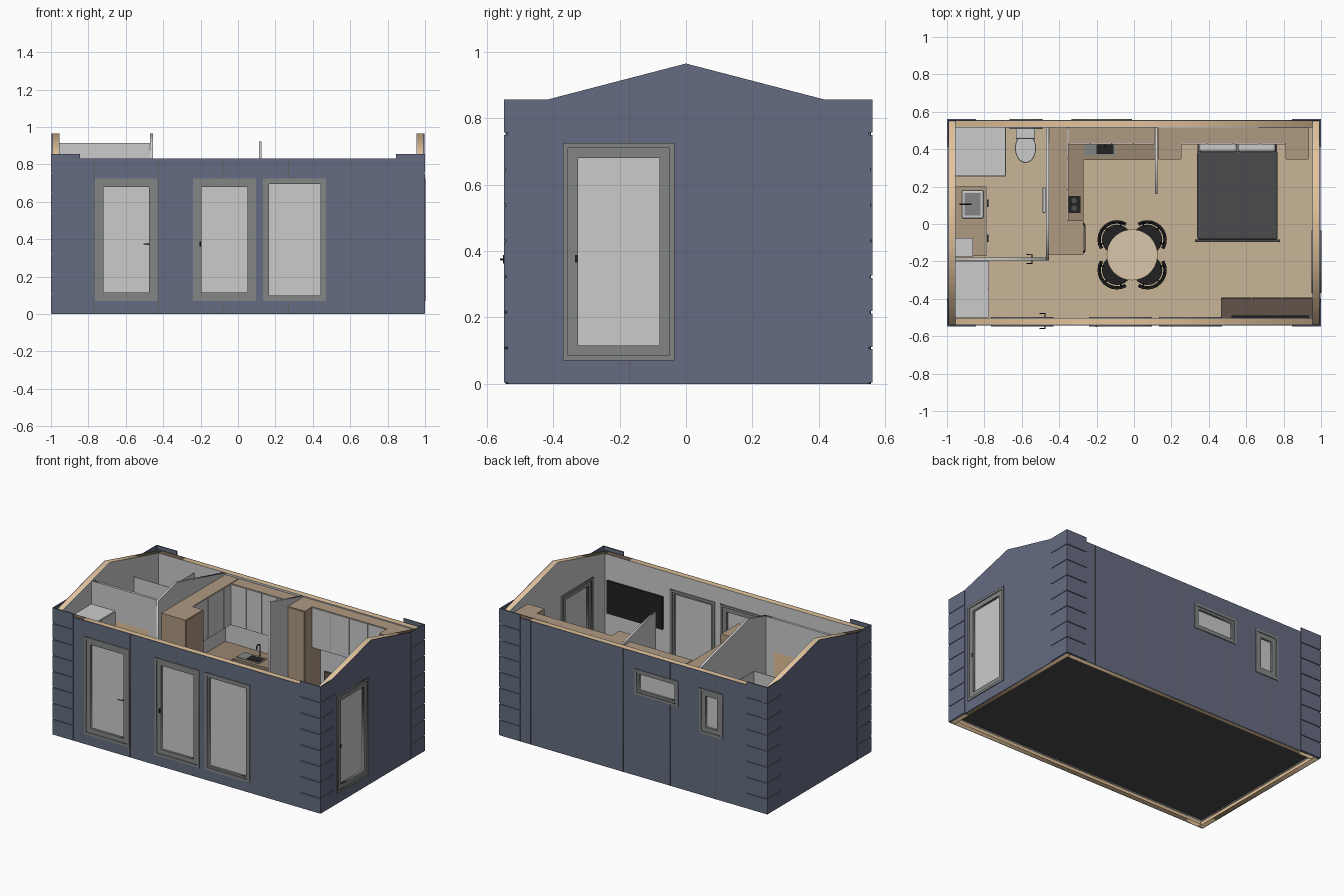
import bpy, bmesh
from math import sin, cos, pi, radians
from mathutils import Matrix, Vector

if "Cube" in bpy.data.objects:
    bpy.data.objects.remove(bpy.data.objects["Cube"])

def mat(name, r, g, b):
    m = bpy.data.materials.new(name)
    m.diffuse_color = (r, g, b, 1)
    m.use_nodes = True
    m.node_tree.nodes["Principled BSDF"].inputs["Base Color"].default_value = m.diffuse_color
    return m

BLUE = mat("blue_cladding", .13, .15, .22)
SEAM = mat("seam", .12, .12, .12)
RIM = mat("pale_timber", .78, .55, .32)
FLOOR = mat("floor_wood", .58, .46, .31)
TAN = mat("cabinet_wood", .42, .32, .22)
TOP = mat("worktop", .32, .24, .16)
BENCH = mat("dark_wood", .12, .09, .07)
DARK = mat("charcoal", .07, .07, .075)
BLACK = mat("black", .015, .015, .015)
FRAME = mat("frame_grey", .23, .24, .24)
TABLE = mat("table_wood", .70, .56, .40)

def add(name, me, m=None):
    ob = bpy.data.objects.new(name, me)
    bpy.context.collection.objects.link(ob)
    if m:
        me.materials.append(m)
    return ob

def box(name, x0, x1, y0, y1, z0, z1, m=None, bevel=0):
    bm = bmesh.new()
    bmesh.ops.create_cube(bm, size=1)
    for v in bm.verts:
        v.co = Vector(((x0 + x1) / 2 + v.co.x * (x1 - x0), (y0 + y1) / 2 + v.co.y * (y1 - y0),
                       (z0 + z1) / 2 + v.co.z * (z1 - z0)))
    me = bpy.data.meshes.new(name)
    bm.to_mesh(me); bm.free()
    ob = add(name, me, m)
    if bevel:
        b = ob.modifiers.new("round", 'BEVEL')
        b.width, b.segments = bevel, 3
    return ob

def cone(name, x, y, z0, z1, r0, r1, m=None, n=32, sy=1):
    bm = bmesh.new()
    bmesh.ops.create_cone(bm, cap_ends=True, segments=n, radius1=r0, radius2=r1, depth=z1 - z0)
    bm.transform(Matrix.Translation((x, y, (z0 + z1) / 2)) @ Matrix.Diagonal((1, sy, 1, 1)))
    for f in bm.faces:
        f.smooth = len(f.verts) == 4
    for e in bm.edges:
        e.smooth = all(f.smooth for f in e.link_faces)
    me = bpy.data.meshes.new(name)
    bm.to_mesh(me); bm.free()
    return add(name, me, m)

def curve_mesh(name, cu, xf, m):
    tmp = bpy.data.objects.new(name, cu)
    bpy.context.collection.objects.link(tmp)
    dg = bpy.context.evaluated_depsgraph_get()
    me = bpy.data.meshes.new_from_object(tmp.evaluated_get(dg))
    bpy.data.objects.remove(tmp)
    me.transform(xf)
    me.materials.clear()
    return add(name, me, m)

def spline(cu, pts, cyclic):
    s = cu.splines.new('POLY')
    s.points.add(len(pts) - 1)
    for p, q in zip(s.points, pts):
        p.co = (*q, 0, 1) if len(q) == 2 else (*q, 1)
    s.use_cyclic_u = cyclic

def slab(name, axis, p0, p1, outline, holes=(), m=None):
    """Extruded profile with holes, standing in the x-z (axis y) or y-z (axis x) plane."""
    cu = bpy.data.curves.new(name, 'CURVE')
    cu.dimensions, cu.fill_mode, cu.extrude = '2D', 'BOTH', abs(p1 - p0) / 2
    for pts in [outline, *holes]:
        spline(cu, pts, True)
    c = (p0 + p1) / 2
    if axis == 'y':
        xf = Matrix(((1, 0, 0, 0), (0, 0, -1, c), (0, 1, 0, 0), (0, 0, 0, 1)))
    else:
        xf = Matrix(((0, 0, 1, c), (1, 0, 0, 0), (0, 1, 0, 0), (0, 0, 0, 1)))
    return curve_mesh(name, cu, xf, m)

def tube(name, pts, r, m):
    cu = bpy.data.curves.new(name, 'CURVE')
    cu.dimensions, cu.bevel_depth, cu.bevel_resolution, cu.use_fill_caps = '3D', r, 2, True
    spline(cu, pts, False)
    return curve_mesh(name, cu, Matrix(), m)

def rect(a0, a1, z0, z1, d=0):
    return [(a0 + d, z0 + d), (a1 - d, z0 + d), (a1 - d, z1 - d), (a0 + d, z1 - d)]

def gable(y):
    return .965 - .26 * abs(y)

# Shell: (name, axis, outer face, inward sign, openings, seams); opening = a0, a1, z0, z1, casing, sash
YF, YB = -.543, .556
front = [(-.765, -.43, .07, .725, .015, .03), (-.24, .095, .07, .725, .015, .03), (.135, .47, .07, .725, .018, .012)]
right = [(-.37, -.035, .07, .725, .015, .03)]
back = [(-.335, -.01, .55, .72, .015, .015), (-.665, -.49, .42, .72, .015, .03)]
long_seams = [-.77, -.425, -.08, .27, .61]
walls = [("front", 'y', YF, 1, front, long_seams), ("back", 'y', YB, -1, back, [-s for s in long_seams]),
         ("right", 'x', .996, -1, right, [-.17, .175]), ("left", 'x', -.996, 1, [], [-.17, .175])]
for name, ax, o, s, opens, seams in walls:
    for layer, d0, d1, z0, m in (("cladding", 0, .006, 0, BLUE), ("core", .006, .035, 0, RIM), ("lining", .035, .041, .02, None)):
        if ax == 'y':
            e = .996 if layer == "cladding" else .955
            outline = rect(-e, e, z0, .832)
        else:
            outline = [(YF, z0), (YB, z0), (YB, gable(YB)), (0, .965), (YF, gable(YF))]
        slab(f"{name}_wall_{layer}", ax, o + s * d0, o + s * d1, outline, [rect(*h[:4], .006) for h in opens], m)
    # windows and glazed doors
    for i, (a0, a1, z0, z1, c, f) in enumerate(opens):
        slab(f"{name}_casing_{i}", ax, o - s * .006, o + s * .047, rect(a0, a1, z0, z1), [rect(a0, a1, z0, z1, c)], FRAME)
        slab(f"{name}_sash_{i}", ax, o, o + s * .04, rect(a0, a1, z0, z1, c), [rect(a0, a1, z0, z1, c + f)], FRAME)
        slab(f"{name}_glass_{i}", ax, o + s * .015, o + s * .025, rect(a0, a1, z0, z1, c + f))
    # panel seams, interrupted by the openings
    for a in seams:
        top = .832 if ax == 'y' else gable(a)
        z = 0
        for h in [h for h in opens if h[0] < a < h[1]]:
            slab(f"{name}_seam", ax, o - s * .001, o + s * .002, rect(a - .002, a + .002, 0, h[2]), (), SEAM)
            z = h[3]
        slab(f"{name}_seam", ax, o - s * .001, o + s * .002, rect(a - .002, a + .002, z, top), (), SEAM)

# Corner boards: stacked L blocks
for sx in (-1, 1):
    for y, sy in ((YF - .006, 1), (YB + .006, -1)):
        for i in range(8):
            z0, z1 = i * .1075 + .004, (i + 1) * .1075 - .003
            box("corner_board_long", *sorted((sx * .845, sx)), *sorted((y, y + sy * .008)), z0, z1, BLUE)
            box("corner_board_end", *sorted((sx * .992, sx)), *sorted((y, y + sy * .15)), z0, z1, BLUE)

# Floor
box("floor_base", -.956, .956, YF + .04, YB - .04, .025, .05, DARK)
box("floor", -.956, .956, YF + .04, YB - .04, .05, .06, FLOOR)

# Outer door handles
for y, e in ((YF, -.561), (YF + .04, -.482)):
    tube("door_lever", [(-.475, y, .375), (-.475, e + .003, .375), (-.505, e + .003, .375)], .003, BLACK)
box("door_pull", -.205, -.197, YF - .009, YF, .362, .388, BLACK)
box("side_door_pull", .99, 1, -.334, -.327, .365, .388, BLACK)

# Partitions
slab("bathroom_side_partition", 'x', -.47, -.455, [(-.195, .06), (.515, .06), (.515, gable(.515)), (0, .965), (-.195, gable(.195))])
slab("bathroom_front_partition", 'y', -.195, -.178, rect(-.955, -.47, .06, .915), [rect(-.79, -.53, .062, .69)])
slab("kitchen_partition", 'x', .112, .126, [(.16, .06), (.515, .06), (.515, gable(.515)), (.16, gable(.16))])
box("bathroom_door", -.79, -.53, -.192, -.181, .062, .69, RIM)
for s in (-1, 1):
    y = -.187 + s * .025
    tube("bathroom_door_lever", [(-.545, -.187, .375), (-.545, y, .375), (-.575, y, .375)], .003, BLACK)

def cabinet(name, x0, x1, y0, y1, z0, z1, n, face, m=TAN, dm=None):
    """Carcass with n door panels on the -y or +x face."""
    box(name, x0, x1, y0, y1, z0, z1, m)
    a0, a1 = (x0, x1) if face == 'y' else (y0, y1)
    w = (a1 - a0) / n
    for i in range(n):
        a, b = a0 + i * w + .002, a0 + (i + 1) * w - .002
        if face == 'y':
            box(name + "_door", a, b, y0 - .005, y0, z0 + .004, z1 - .004, dm)
        else:
            box(name + "_door", x1, x1 + .005, a, b, z0 + .004, z1 - .004, dm)

# Kitchen
cabinet("kitchen_base_back", -.275, .112, .35, .515, .06, .355, 3, 'y')
cabinet("kitchen_base_side", -.455, -.28, .02, .515, .06, .355, 2, 'x')
box("worktop_back", -.27, .112, .343, .515, .355, .37, TOP)
box("worktop_side", -.455, -.27, .02, .515, .355, .37, TOP)
cabinet("wall_cabinet_back", -.35, .112, .43, .515, .54, .82, 4, 'y')
cabinet("wall_cabinet_side", -.455, -.355, .02, .515, .54, .82, 3, 'x')
cabinet("tall_cabinet", -.455, -.275, -.165, .02, .06, .82, 1, 'x', TAN, TAN)
tube("tall_cabinet_handle", [(-.27, -.155, .4), (-.262, -.14, .4), (-.262, -.01, .4), (-.27, .005, .4)], .004, BLACK)
box("hob", -.355, -.285, .06, .15, .37, .374, BLACK)
for y in (.085, .125):
    cone("hob_ring", -.32, y, .374, .376, .015, .015, DARK, 20)
box("sink_rim", -.265, -.10, .365, .45, .37, .374, FRAME)
box("sink_bowl", -.2, -.11, .375, .435, .373, .376, BLACK)
tube("kitchen_tap", [(-.155, .455, .37), (-.155, .455, .44)] +
     [(-.155, .437 + .018 * cos(t * pi / 6), .44 + .018 * sin(t * pi / 6)) for t in range(1, 8)], .004, BLACK)

# Bathroom
box("shower_tray", -.955, -.685, .255, .515, .06, .085)
box("shower_screen_front", -.955, -.685, .255, .259, .085, .77)
box("shower_screen_side", -.689, -.685, .255, .515, .085, .77)
cone("toilet_foot", -.58, .42, .06, .17, .035, .052, None, 28, 1.4)
for n in ("seat", "lid"):
    z = .17 if n == "seat" else .182
    cone("toilet_" + n, -.58, .405, z, z + .01, .056, .054, None, 32, 1.4)
box("toilet_tank", -.632, -.528, .455, .515, .17, .31, None, .008)
cabinet("vanity", -.955, -.79, -.17, .2, .06, .32, 2, 'x')
box("basin_rim", -.92, -.805, .03, .18, .32, .34, None, .008)
box("basin_bowl", -.905, -.82, .045, .165, .3395, .341, FRAME)
tube("basin_tap", [(-.93, .105, .32), (-.93, .105, .39), (-.87, .105, .39)], .004, BLACK)
box("bathroom_side_unit", -.955, -.86, -.175, -.075, .32, .6)
for y in (-.075, .11):
    box("vanity_handle", -.785, -.777, y - .02, y + .02, .27, .276, BLACK)
box("towel_heater", -.488, -.473, .06, .195, .3, .6, None, .003)

# Entrance wardrobe
cabinet("entrance_wardrobe", -.955, -.78, -.5, -.197, .06, .76, 2, 'x', None)

# Bedroom
for x in (.128, .81):
    cabinet("bedroom_wardrobe", x, x + .125, .35, .515, .06, .825, 1, 'y', TAN, TAN)
cabinet("overbed_cabinet", .253, .81, .43, .515, .55, .825, 4, 'y')
box("bed_base", .34, .765, -.08, .43, .09, .17, BENCH)
box("bed_cover", .338, .768, -.083, .39, .165, .245, DARK, .012)
box("mattress_head", .345, .76, .36, .43, .165, .235, None, .01)
for x in (.35, .557):
    box("pillow", x, x + .2, .385, .45, .235, .275, None, .015)
box("headboard", .325, .78, .45, .465, .06, .4, BENCH)
box("footboard", .325, .78, -.095, -.083, .06, .23, DARK)

# Media bench and screen
cabinet("media_bench", .465, .955, -.502, -.397, .06, .21, 1, 'y', BENCH, BENCH)
for i in range(3):
    box("bench_drawer", .468 + i * .163, .626 + i * .163, -.397, -.392, .075, .2, BENCH)
box("screen", .52, .935, -.502, -.488, .44, .66, BLACK)

# Dining table and four chairs
TX, TY = -.01, -.165
cone("table_top", TX, TY, .305, .32, .136, .136, TABLE, 48)
cone("table_stem", TX, TY, .07, .305, .015, .015, DARK, 20)
cone("table_foot", TX, TY, .06, .07, .07, .065, DARK, 32)
for k in range(4):
    d = radians(45 + 90 * k)
    cx, cy = TX + .115 * cos(d), TY + .115 * sin(d)
    arc = [radians(a) + d for a in range(-75, 76, 15)]
    for z, r in ((.355, .098), (.30, .092)):
        tube("chair_back_rail", [(cx + r * cos(a), cy + r * sin(a), z) for a in arc], .006, BLACK)
    for a in (arc[1], arc[5], arc[-2]):
        tube("chair_post", [(cx + .075 * cos(a), cy + .075 * sin(a), .2), (cx + .098 * cos(a), cy + .098 * sin(a), .355)], .004, BLACK)
    cone("chair_seat", cx, cy, .195, .21, .078, .08, BLACK, 24)
    for q in range(4):
        a = d + radians(45 + 90 * q)
        tube("chair_leg", [(cx + .05 * cos(a), cy + .05 * sin(a), .2), (cx + .07 * cos(a), cy + .07 * sin(a), .06)], .004, BLACK)
